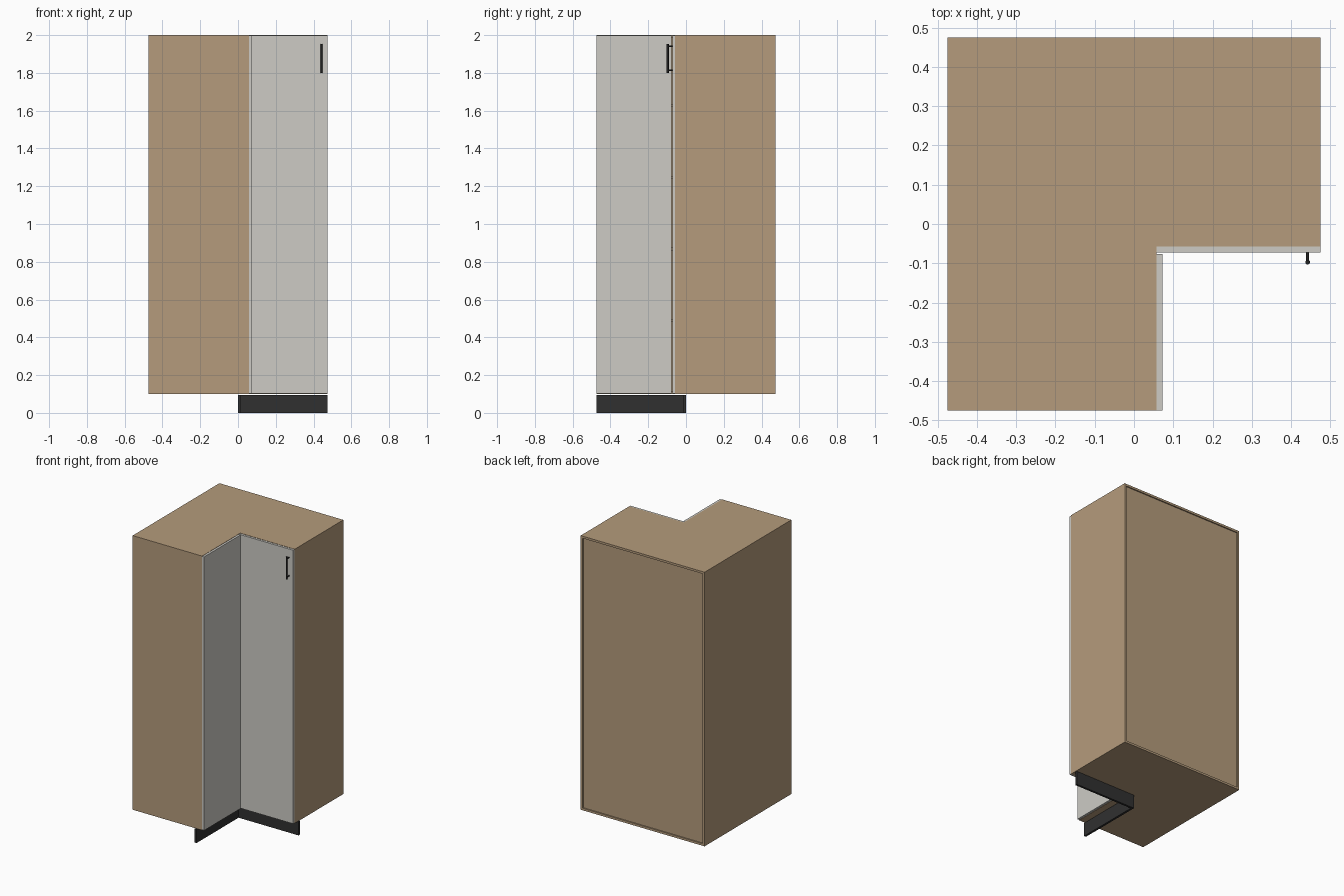
import bpy, bmesh
from mathutils import Matrix, Vector

if "Cube" in bpy.data.objects:
    bpy.data.objects.remove(bpy.data.objects["Cube"])

H = 0.475      # half width / depth
C = 0.057      # inner corner of the L
T = 0.015      # board thickness
Z0, Z1 = 0.10, 2.0


def material(name, rgb):
    m = bpy.data.materials.new(name)
    m.diffuse_color = (*rgb, 1)
    m.use_nodes = True
    m.node_tree.nodes["Principled BSDF"].inputs["Base Color"].default_value = m.diffuse_color
    return m


wood = material("wood", (0.46, 0.33, 0.20))
white = material("door_grey", (0.61, 0.60, 0.56))
dark = material("plinth_black", (0.03, 0.03, 0.03))
metal = material("handle_black", (0.015, 0.015, 0.015))


def finish(name, bm, mat):
    bmesh.ops.recalc_face_normals(bm, faces=bm.faces)
    me = bpy.data.meshes.new(name)
    bm.to_mesh(me)
    bm.free()
    me.materials.append(mat)
    ob = bpy.data.objects.new(name, me)
    bpy.context.collection.objects.link(ob)
    return ob


def slab(name, outline, z0, z1, mat):
    """Extrude a plan outline from z0 to z1."""
    bm = bmesh.new()
    face = bm.faces.new([bm.verts.new((x, y, z0)) for x, y in outline])
    top = bmesh.ops.extrude_face_region(bm, geom=[face])["geom"]
    verts = [v for v in top if isinstance(v, bmesh.types.BMVert)]
    bmesh.ops.translate(bm, verts=verts, vec=(0, 0, z1 - z0))
    return finish(name, bm, mat)


def box(name, x0, x1, y0, y1, z0, z1, mat):
    return slab(name, [(x0, y0), (x1, y0), (x1, y1), (x0, y1)], z0, z1, mat)


def ell(inset):
    """L-shaped plan, pulled in from the outer walls by inset."""
    h = H - inset
    return [(-h, -h), (C, -h), (C, -C), (h, -C), (h, h - inset), (-h, h - inset)]


# Carcass: top, bottom, walls and recessed back
slab("bottom_panel", ell(0), Z0, Z0 + T, wood)
slab("top_panel", ell(0), Z1 - T, Z1, wood)
za, zb = Z0 + T, Z1 - T
box("left_wall", -H, -H + T, -H, H, za, zb, wood)
box("front_end_wall", -H + T, C, -H, -H + T, za, zb, wood)
box("right_wall", H - T, H, -C, H, za, zb, wood)
box("back_panel", -H + T, H - T, H - 0.016, H - 0.008, za, zb, wood)

# Inner shelves
for i in range(1, 5):
    z = Z0 + i * (Z1 - Z0) / 5
    slab(f"shelf_{i}", ell(T), z, z + T, wood)

# Folding corner doors
dz0, dz1 = Z0 + 0.002, Z1 - 0.002
box("front_door", C, H - 0.001, -C - T, -C, dz0, dz1, white)
box("side_door", C, C + T, -H + 0.001, -C - T - 0.004, dz0, dz1, white)

# Set-back plinth boards
box("front_plinth", T, H, -T, 0, 0, 0.095, dark)
box("side_plinth", 0, T, -H, 0, 0, 0.095, dark)


# Bar handle with two posts
def rod(bm, a, b, r):
    a, b = Vector(a), Vector(b)
    d = b - a
    rot = d.to_track_quat("Z", "Y").to_matrix().to_4x4()
    bmesh.ops.create_cone(bm, cap_ends=True, segments=16, radius1=r, radius2=r,
                          depth=d.length, matrix=Matrix.Translation((a + b) / 2) @ rot)


bm = bmesh.new()
hx, hy = 0.442, -0.097
rod(bm, (hx, hy, 1.80), (hx, hy, 1.953), 0.006)
for z in (1.813, 1.94):
    rod(bm, (hx, -C - T, z), (hx, hy, z), 0.004)
handle = finish("door_handle", bm, metal)
bpy.context.view_layer.objects.active = handle
handle.select_set(True)
bpy.ops.object.shade_smooth_by_angle()
